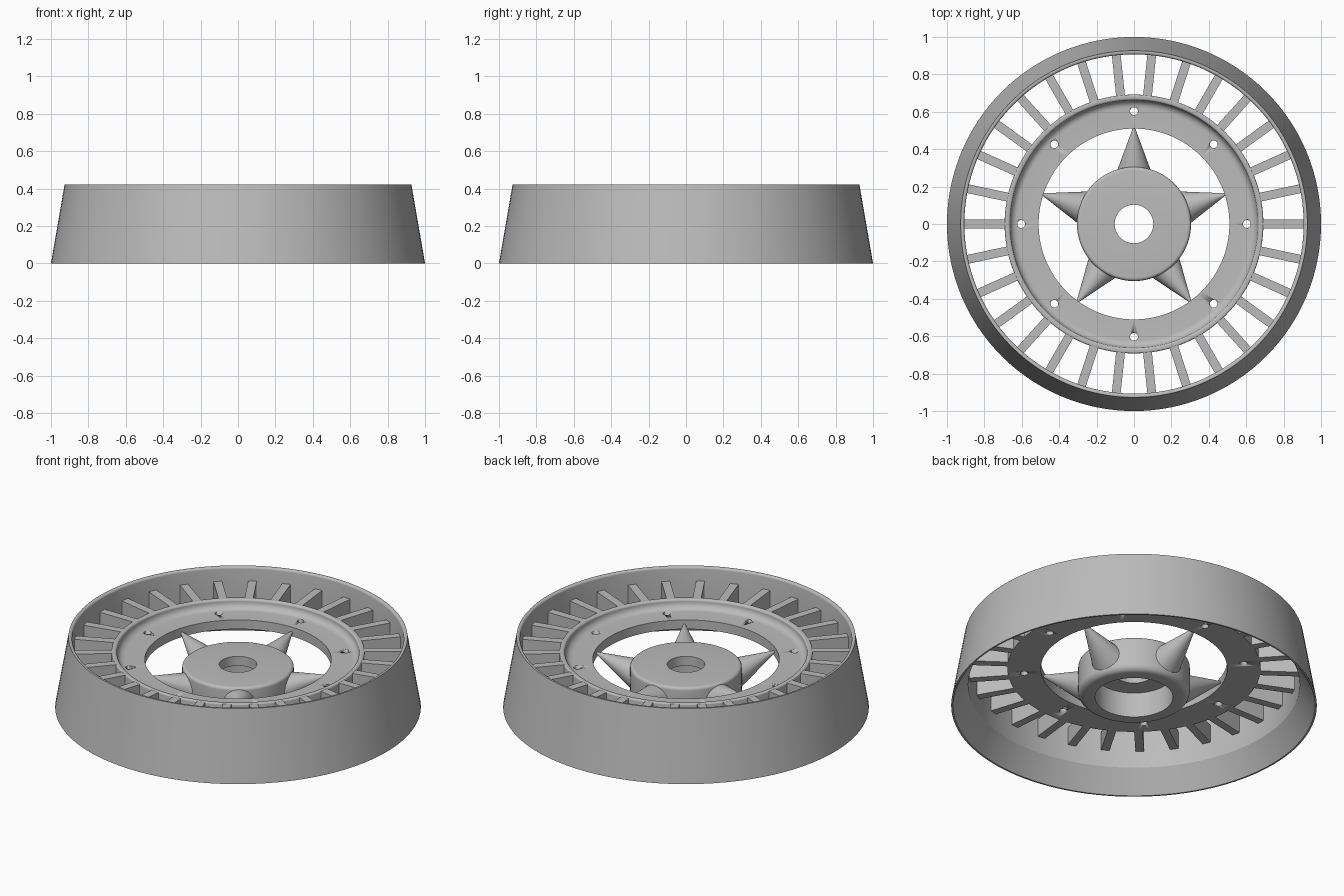
import bpy, bmesh, math
from mathutils import Matrix, Vector

cube = bpy.data.objects.get("Cube")
if cube:
    bpy.data.objects.remove(cube)

grey = bpy.data.materials.new("plain grey")
grey.use_nodes = True
colour = (0.5, 0.5, 0.5, 1)
grey.diffuse_color = colour
grey.node_tree.nodes["Principled BSDF"].inputs["Base Color"].default_value = colour


def finish(name, bm, angle=30):
    """Turn a bmesh into a named, shaded object."""
    bmesh.ops.recalc_face_normals(bm, faces=bm.faces)
    mesh = bpy.data.meshes.new(name)
    bm.to_mesh(mesh)
    bm.free()
    mesh.materials.append(grey)
    obj = bpy.data.objects.new(name, mesh)
    bpy.context.collection.objects.link(obj)
    bpy.ops.object.select_all(action='DESELECT')
    obj.select_set(True)
    bpy.context.view_layer.objects.active = obj
    bpy.ops.object.shade_smooth_by_angle(angle=math.radians(angle))
    return obj


def arc(r, z, radius, start, end, steps=6):
    """Fillet points around a centre in the (radius, height) plane."""
    angles = [math.radians(start + (end - start) * i / steps) for i in range(steps + 1)]
    return [(r + radius * math.cos(a), z + radius * math.sin(a)) for a in angles]


def lathe(name, profile, segments=128):
    """Spin a closed (radius, height) profile around z."""
    bm = bmesh.new()
    rings = []
    for i in range(segments):
        a = math.tau * i / segments
        rings.append([bm.verts.new((r * math.cos(a), r * math.sin(a), z)) for r, z in profile])
    for i in range(segments):
        a, b = rings[i], rings[(i + 1) % segments]
        for j in range(len(profile)):
            k = (j + 1) % len(profile)
            bm.faces.new((a[j], b[j], b[k], a[k]))
    return finish(name, bm)


# Tapered outer wall, straight bore above a flared skirt
lathe("outer_wall", [(1, 0), (0.927, 0.422)] + arc(0.919, 0.41, 0.012, 90, 180, 4)
      + [(0.907, 0.13), (0.99, 0)])

# Flat ring with a raised, rounded lip
ring = lathe("bolt_ring", [(0.51, 0.232), (0.692, 0.232)]
             + arc(0.684, 0.332, 0.008, 0, 90, 4)
             + arc(0.674, 0.328, 0.012, 90, 180, 4)
             + arc(0.622, 0.327, 0.04, 0, -90, 8) + [(0.51, 0.287)])

# Bolt holes through the ring
bm = bmesh.new()
for i in range(8):
    a = math.tau * i / 8
    bmesh.ops.create_cone(bm, cap_ends=True, segments=24, radius1=0.021, radius2=0.021, depth=0.3,
                          matrix=Matrix.Translation((0.603 * math.cos(a), 0.603 * math.sin(a), 0.26)))
cutter = finish("bolt_hole_cutter", bm)
cutter.hide_render = True
cut = ring.modifiers.new("bolt_holes", 'BOOLEAN')
cut.object = cutter
cut.solver = 'EXACT'
bpy.context.view_layer.objects.active = ring
bpy.ops.object.modifier_apply(modifier=cut.name)
bpy.data.objects.remove(cutter)

# Radial fins joining the ring to the wall
bm = bmesh.new()
for i in range(30):
    place = (Matrix.Rotation(math.tau * i / 30, 4, 'Z') @ Matrix.Translation((0.798, 0, 0.285))
             @ Matrix.Diagonal((0.23, 0.047, 0.106, 1)))
    bmesh.ops.create_cube(bm, size=1, matrix=place)
finish("fins", bm)

# Hollow hub with a small top hole
lathe("hub", [(0.213, 0.05)] + arc(0.267, 0.088, 0.038, -90, 0)
      + arc(0.287, 0.239, 0.018, 0, 90) + [(0.103, 0.257), (0.103, 0.2), (0.213, 0.2)])

# Five upswept spikes from the hub to the ring
bm = bmesh.new()
sides = 32
for i in range(5):
    turn = Matrix.Rotation(math.radians(90 + 72 * i), 3, 'Z')

    def loop(r, z, radius):
        return [bm.verts.new(turn @ Vector((r, radius * math.cos(math.tau * k / sides),
                                            z + radius * math.sin(math.tau * k / sides))))
                for k in range(sides)]

    loops = [loop(0.27, 0.147, 0.096), loop(0.505, 0.253, 0.009), loop(0.513, 0.257, 0.004)]
    for a, b in zip(loops, loops[1:]):
        for k in range(sides):
            n = (k + 1) % sides
            bm.faces.new((a[k], a[n], b[n], b[k]))
    bm.faces.new(loops[0])
    bm.faces.new(loops[-1])
finish("spikes", bm, 60)
